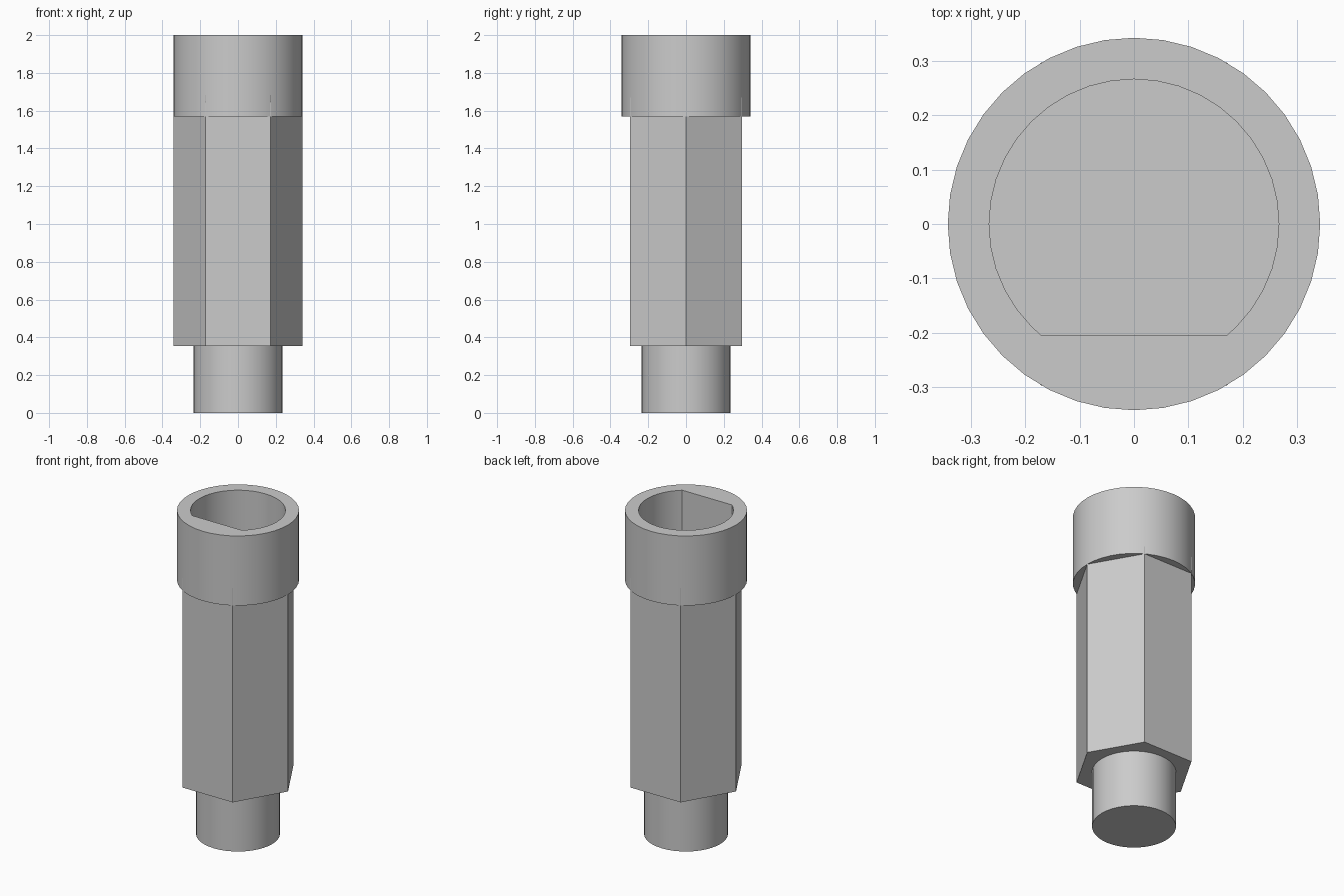
import bpy
import bmesh
from math import sin, cos, pi, radians, sqrt

cube = bpy.data.objects.get("Cube")
if cube:
    bpy.data.objects.remove(cube, do_unlink=True)

# Key heights and radii
SHAFT_TOP, HEX_TOP, TIP_TOP, TOP = 0.353, 1.57, 1.74, 2.0
OUTER, BORE, SHAFT, FLAT_Y = 0.342, 0.266, 0.235, -0.205
SIDES = 40

grey = bpy.data.materials.new("plain grey")
grey.use_nodes = True
colour = (0.6, 0.6, 0.6, 1)
grey.diffuse_color = colour
grey.node_tree.nodes["Principled BSDF"].inputs["Base Color"].default_value = colour


def circle(radius, sides):
    return [(radius * cos(2 * pi * i / sides), radius * sin(2 * pi * i / sides))
            for i in range(sides)]


def d_profile():
    """Round bore with a flat on the front side."""
    half = sqrt(BORE ** 2 - FLAT_Y ** 2)
    arc = [p for p in circle(BORE, SIDES) if p[1] > FLAT_Y + 0.002]
    split = next(i for i, p in enumerate(arc) if p[0] < 0 and p[1] < 0
                 and (i + 1 == len(arc) or arc[i + 1][0] > 0))
    return arc[:split + 1] + [(-half, FLAT_Y), (half, FLAT_Y)] + arc[split + 1:]


def ring(bm, points, z):
    return [bm.verts.new((x, y, z)) for x, y in points]


def walls(bm, low, high):
    n = len(low)
    for i in range(n):
        j = (i + 1) % n
        bm.faces.new((low[i], low[j], high[j], high[i]))


def loop_edges(bm, loop):
    return [bm.edges.get((a, b)) for a, b in zip(loop, loop[1:] + loop[:1])]


def finish(bm, name):
    bmesh.ops.recalc_face_normals(bm, faces=bm.faces)
    mesh = bpy.data.meshes.new(name)
    bm.to_mesh(mesh)
    bm.free()
    mesh.materials.append(grey)
    obj = bpy.data.objects.new(name, mesh)
    bpy.context.collection.objects.link(obj)
    bpy.ops.object.select_all(action="DESELECT")
    obj.select_set(True)
    bpy.context.view_layer.objects.active = obj
    bpy.ops.object.shade_smooth_by_angle(angle=radians(30))


def prism(name, points, z0, z1):
    bm = bmesh.new()
    low, high = ring(bm, points, z0), ring(bm, points, z1)
    walls(bm, low, high)
    bm.faces.new(low)
    bm.faces.new(high)
    finish(bm, name)


# Round lower shaft and hexagonal body
prism("lower_shaft", circle(SHAFT, SIDES), 0, SHAFT_TOP)
prism("hex_body", circle(OUTER, 6), SHAFT_TOP, HEX_TOP)

# Hex corners fading out into the collar wall
bm = bmesh.new()
walls(bm, ring(bm, circle(OUTER, 6), HEX_TOP),
      ring(bm, circle(OUTER - 0.0012, 6), TIP_TOP))
finish(bm, "hex_corner_fade")

# Round collar with the D-shaped bore
bm = bmesh.new()
outer, inner = circle(OUTER, SIDES), d_profile()
rims = []
for z in (HEX_TOP, TOP):
    a, b = ring(bm, outer, z), ring(bm, inner, z)
    rims.append((a, b))
walls(bm, rims[0][0], rims[1][0])
walls(bm, rims[0][1], rims[1][1])
for a, b in rims:
    bmesh.ops.triangle_fill(bm, use_beauty=True,
                            edges=loop_edges(bm, a) + loop_edges(bm, b))
finish(bm, "collar")
